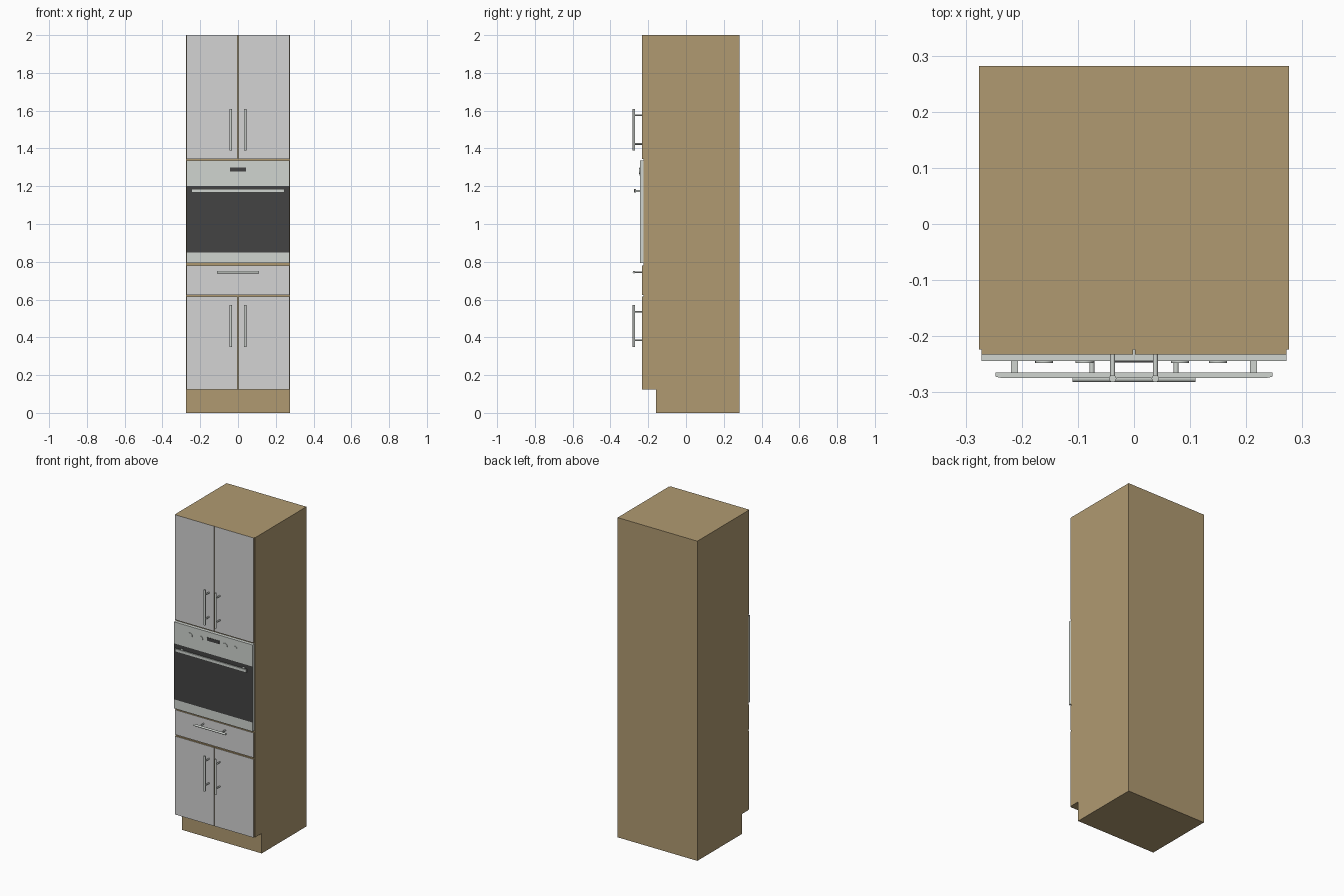
import bpy, bmesh, math
from mathutils import Vector, Matrix

if "Cube" in bpy.data.objects:
    bpy.data.objects.remove(bpy.data.objects["Cube"])


def material(name, rgb):
    m = bpy.data.materials.new(name)
    lin = [c / 12.92 if c <= 0.04045 else ((c + 0.055) / 1.055) ** 2.4 for c in rgb]
    m.diffuse_color = (*lin, 1)
    m.use_nodes = True
    m.node_tree.nodes["Principled BSDF"].inputs["Base Color"].default_value = m.diffuse_color
    return m


WOOD = material("tan wood", (0.69, 0.605, 0.445))
FRONT = material("door grey", (0.83, 0.83, 0.83))
STEEL = material("pale steel", (0.815, 0.835, 0.815))
DARK = material("dark glass", (0.265, 0.265, 0.265))


def finish(name, bm, mats, smooth=False):
    bmesh.ops.recalc_face_normals(bm, faces=bm.faces)
    me = bpy.data.meshes.new(name)
    bm.to_mesh(me)
    bm.free()
    for m in mats:
        me.materials.append(m)
    ob = bpy.data.objects.new(name, me)
    bpy.context.collection.objects.link(ob)
    if smooth:
        bpy.ops.object.select_all(action='DESELECT')
        ob.select_set(True)
        bpy.context.view_layer.objects.active = ob
        bpy.ops.object.shade_smooth_by_angle(angle=math.radians(40))
    return ob


def box_mesh(lo, hi):
    lo, hi = Vector(lo), Vector(hi)
    bm = bmesh.new()
    bmesh.ops.create_cube(bm, size=1, matrix=Matrix.Translation((lo + hi) / 2)
                          @ Matrix.Diagonal((*(hi - lo), 1)))
    return bm


def prism(name, points, offset, mat):
    """Extrude a closed polygon along offset."""
    bm = bmesh.new()
    face = bm.faces.new([bm.verts.new(p) for p in points])
    ext = bmesh.ops.extrude_face_region(bm, geom=[face])
    bmesh.ops.translate(bm, verts=[v for v in ext["geom"] if isinstance(v, bmesh.types.BMVert)],
                        vec=offset)
    # the starting face stays as the end cap
    return finish(name, bm, [mat])


def rod(name, a, b, r, sides=16):
    a, b = Vector(a), Vector(b)
    d = b - a
    bm = bmesh.new()
    bmesh.ops.create_cone(bm, cap_ends=True, segments=sides, radius1=r, radius2=r, depth=d.length,
                          matrix=Matrix.Translation((a + b) / 2)
                          @ d.to_track_quat('Z', 'Y').to_matrix().to_4x4())
    return finish(name, bm, [STEEL], True)


def front_panel(name, x0, x1, z0, z1):
    """Wooden slab whose front face is grey."""
    bm = box_mesh((x0, -0.233, z0), (x1, -0.2235, z1))
    bm.normal_update()
    for f in bm.faces:
        f.material_index = 1 if f.normal.y < -0.5 else 0
    return finish(name, bm, [WOOD, FRONT])


# Carcass with recessed plinth
W = 0.276
side = [(-0.16, 0), (0.282, 0), (0.282, 2), (-0.224, 2), (-0.224, 0.125), (-0.16, 0.125)]
prism("cabinet_carcass", [(-W, y, z) for y, z in side], (2 * W, 0, 0), WOOD)

# Doors with vertical bar handles
BAR_Y = -0.2755
for label, z0, z1, h0, h1 in (("lower", 0.125, 0.615, 0.35, 0.57),
                              ("upper", 1.343, 2.0, 1.39, 1.61)):
    for hand, s in (("left", -1), ("right", 1)):
        front_panel(f"{label}_door_{hand}", *sorted((s * 0.0015, s * 0.272)), z0, z1)
        x = s * 0.038
        rod(f"{label}_handle_{hand}", (x, BAR_Y, h0), (x, BAR_Y, h1), 0.0065)
        for i, z in enumerate((h0 + 0.034, h1 - 0.034)):
            rod(f"{label}_handle_post_{hand}_{i}", (x, -0.232, z), (x, BAR_Y, z), 0.0045)

# Drawer with horizontal handle
front_panel("drawer_front", -0.272, 0.272, 0.625, 0.78)
rod("drawer_handle", (-0.11, BAR_Y, 0.745), (0.11, BAR_Y, 0.745), 0.0065)
for s in (-1, 1):
    rod("drawer_handle_post", (s * 0.075, -0.232, 0.745), (s * 0.075, BAR_Y, 0.745), 0.0045)

# Oven front, cut into fascia, glass and lower trim
bm = box_mesh((-0.272, -0.2445, 0.793), (0.272, -0.2235, 1.335))
for z in (0.85, 1.2):
    bmesh.ops.bisect_plane(bm, geom=bm.verts[:] + bm.edges[:] + bm.faces[:],
                           plane_co=(0, 0, z), plane_no=(0, 0, 1))
bm.normal_update()
for f in bm.faces:
    if f.normal.y < -0.5 and 0.85 < f.calc_center_median().z < 1.2:
        f.material_index = 1
finish("oven_front", bm, [STEEL, DARK])

# Oven handle, slightly rounded in plan
plan = [(-0.247, -0.265), (0.247, -0.265), (0.247, -0.272), (0.236, -0.2745),
        (-0.236, -0.2745), (-0.247, -0.272)]
prism("oven_handle", [(x, y, 1.166) for x, y in plan], (0, 0, 0.019), STEEL)
for s in (-1, 1):
    finish("oven_handle_post", box_mesh((s * 0.213 - 0.006, -0.266, 1.17),
                                        (s * 0.213 + 0.006, -0.244, 1.181)), [STEEL])

# Oven display, button and knobs
finish("oven_display", box_mesh((-0.042, -0.2465, 1.279), (0.042, -0.244, 1.3)), [DARK])
rod("oven_button", (0.008, -0.244, 1.262), (0.008, -0.2465, 1.262), 0.005)
for x in (-0.16, -0.088, 0.082, 0.15):
    rod("oven_knob", (x, -0.244, 1.28), (x, -0.2475, 1.28), 0.016, 24)
